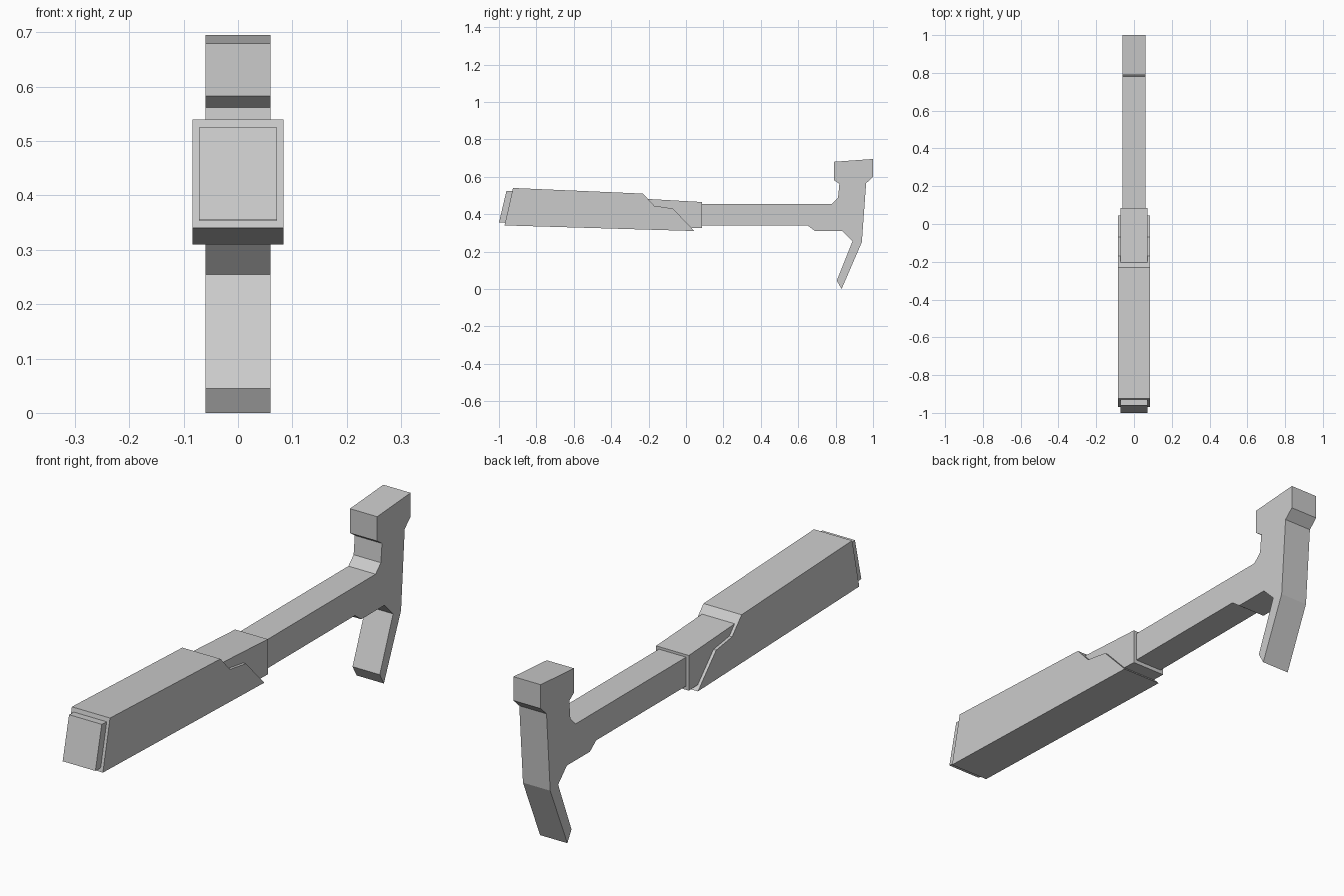
import bpy

cube = bpy.data.objects.get("Cube")
if cube:
    bpy.data.objects.remove(cube, do_unlink=True)

grey = bpy.data.materials.new("light_grey")
grey.use_nodes = True
colour = (0.6, 0.6, 0.6, 1)
grey.diffuse_color = colour
grey.node_tree.nodes["Principled BSDF"].inputs["Base Color"].default_value = colour


def slab(name, profile, half_width):
    """Extrude a side outline (y, z) evenly across x."""
    n = len(profile)
    verts = [(x, y, z) for x in (-half_width, half_width) for y, z in profile]
    faces = [tuple(reversed(range(n))), tuple(range(n, 2 * n))]
    faces += [(i, (i + 1) % n, n + (i + 1) % n, n + i) for i in range(n)]
    mesh = bpy.data.meshes.new(name)
    mesh.from_pydata(verts, [], faces)
    mesh.materials.append(grey)
    obj = bpy.data.objects.new(name, mesh)
    bpy.context.collection.objects.link(obj)
    return obj


# Shaft, hammer head and claw in one forged piece
slab("shaft_head_and_claw", [
    (0, 0.34), (0.65, 0.34), (0.69, 0.31), (0.835, 0.31), (0.89, 0.255),
    (0.806, 0.045), (0.832, 0), (0.94, 0.25), (0.963, 0.565), (1, 0.60),
    (1, 0.695), (0.79, 0.68), (0.79, 0.583), (0.82, 0.562), (0.813, 0.488),
    (0.78, 0.455), (0, 0.455)], 0.06)

# Inner handle: shows as the collar in front and the butt at the rear
slab("handle_core", [
    (-1, 0.355), (0.085, 0.325), (0.085, 0.465), (-0.2, 0.481),
    (-0.9, 0.522), (-0.96, 0.525)], 0.072)

# Outer grip sleeve with a stepped, slanted front end
slab("grip", [
    (-0.97, 0.34), (0.045, 0.31), (-0.07, 0.43), (-0.17, 0.445),
    (-0.23, 0.51), (-0.925, 0.54)], 0.084)
